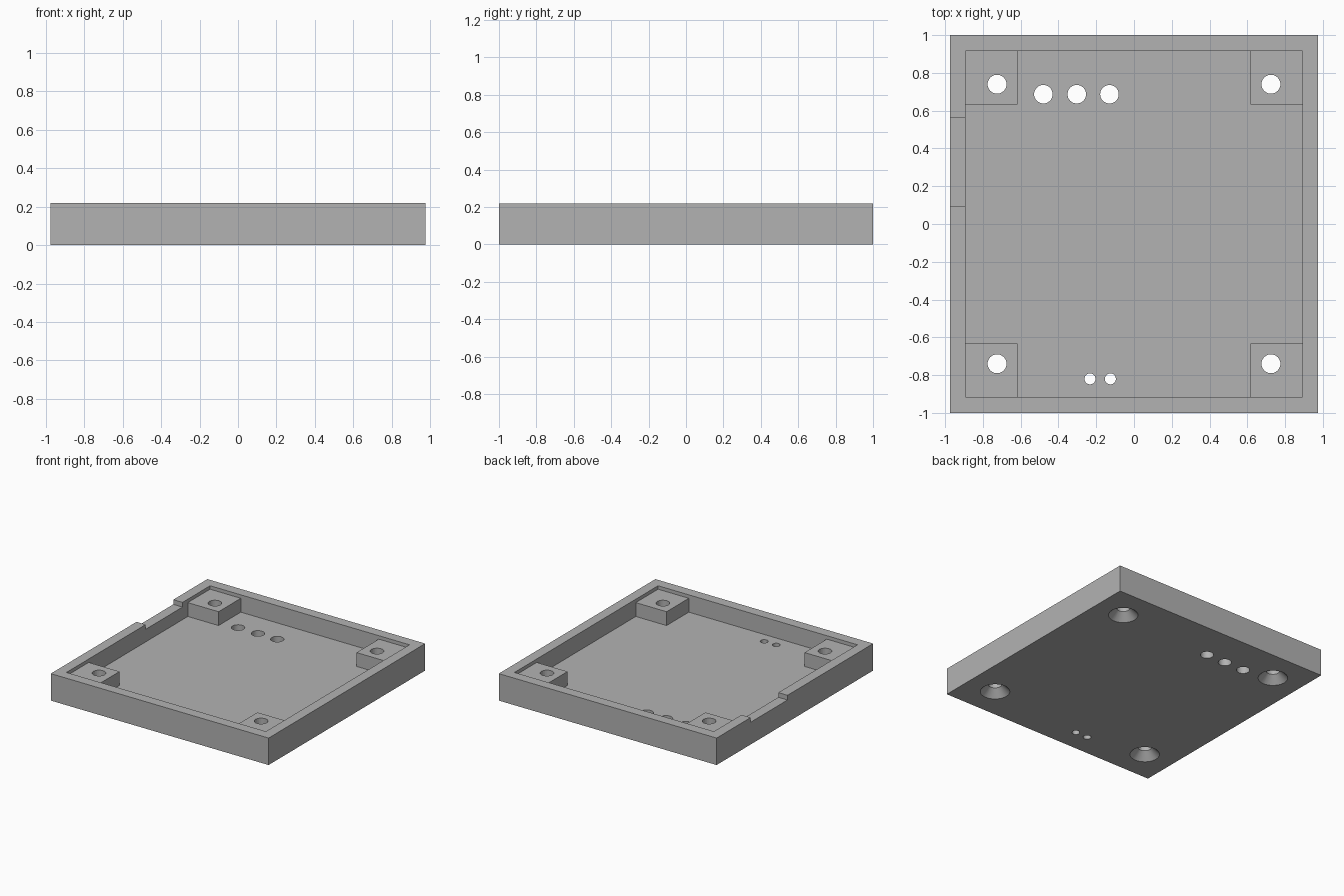
import bpy

if "Cube" in bpy.data.objects:
    bpy.data.objects.remove(bpy.data.objects["Cube"], do_unlink=True)

HEIGHT, FLOOR, POST_TOP, NOTCH_Z = 0.218, 0.078, 0.19, 0.18
OVER = 0.3  # how far cutters reach above the rim

grey = bpy.data.materials.new("plain grey")
grey.use_nodes = True
grey.diffuse_color = (0.45, 0.45, 0.45, 1)
grey.node_tree.nodes["Principled BSDF"].inputs["Base Color"].default_value = grey.diffuse_color


def box(name, x0, x1, y0, y1, z0, z1):
    bpy.ops.mesh.primitive_cube_add(size=1, location=((x0 + x1) / 2, (y0 + y1) / 2, (z0 + z1) / 2))
    ob = bpy.context.object
    ob.name = name
    ob.scale = (x1 - x0, y1 - y0, z1 - z0)
    bpy.ops.object.transform_apply(location=True, rotation=False, scale=True)
    ob.data.materials.append(grey)
    return ob


def cone(name, x, y, z0, z1, r0, r1):
    bpy.ops.mesh.primitive_cone_add(vertices=40, radius1=r0, radius2=r1, depth=z1 - z0,
                                    location=(x, y, (z0 + z1) / 2))
    ob = bpy.context.object
    ob.name = name
    ob.data.materials.append(grey)
    return ob


def combine(target, other, operation):
    other.hide_render = True
    mod = target.modifiers.new(other.name, "BOOLEAN")
    mod.operation, mod.solver, mod.object = operation, "EXACT", other
    bpy.context.view_layer.objects.active = target
    bpy.ops.object.modifier_apply(modifier=mod.name)
    bpy.data.objects.remove(other, do_unlink=True)


# Tray with its open pocket
tray = box("mounting_tray", -0.974, 0.974, -1, 1, 0, HEIGHT)
combine(tray, box("pocket", -0.892, 0.892, -0.917, 0.917, FLOOR, OVER), "DIFFERENCE")

# Corner posts, sunk slightly into walls and floor
for sx in (-1, 1):
    for sy in (-1, 1):
        xs = sorted((sx * 0.617, sx * 0.92))
        ys = sorted((sy * 0.633, sy * 0.95))
        combine(tray, box("corner_post", *xs, *ys, FLOOR / 2, POST_TOP), "UNION")

# Cable notch in the right wall
combine(tray, box("notch", -1.1, -0.85, 0.095, 0.565, NOTCH_Z, OVER), "DIFFERENCE")

# Countersunk screw holes through the posts
for sx in (-1, 1):
    for sy in (-1, 1):
        x, y = sx * 0.725, sy * 0.74
        combine(tray, cone("screw_hole", x, y, -0.1, OVER, 0.05, 0.05), "DIFFERENCE")
        combine(tray, cone("countersink", x, y, -0.02, 0.07, 0.13, 0.04), "DIFFERENCE")

# Button holes and small indicator holes in the floor
for x, y, r in ((-0.48, 0.687, 0.049), (-0.303, 0.687, 0.049), (-0.13, 0.687, 0.049),
                (-0.233, -0.82, 0.029), (-0.125, -0.82, 0.029)):
    combine(tray, cone("floor_hole", x, y, -0.1, OVER, r, r), "DIFFERENCE")

bpy.ops.object.select_all(action="DESELECT")
tray.select_set(True)
bpy.context.view_layer.objects.active = tray
bpy.ops.object.shade_smooth_by_angle(angle=0.5)
